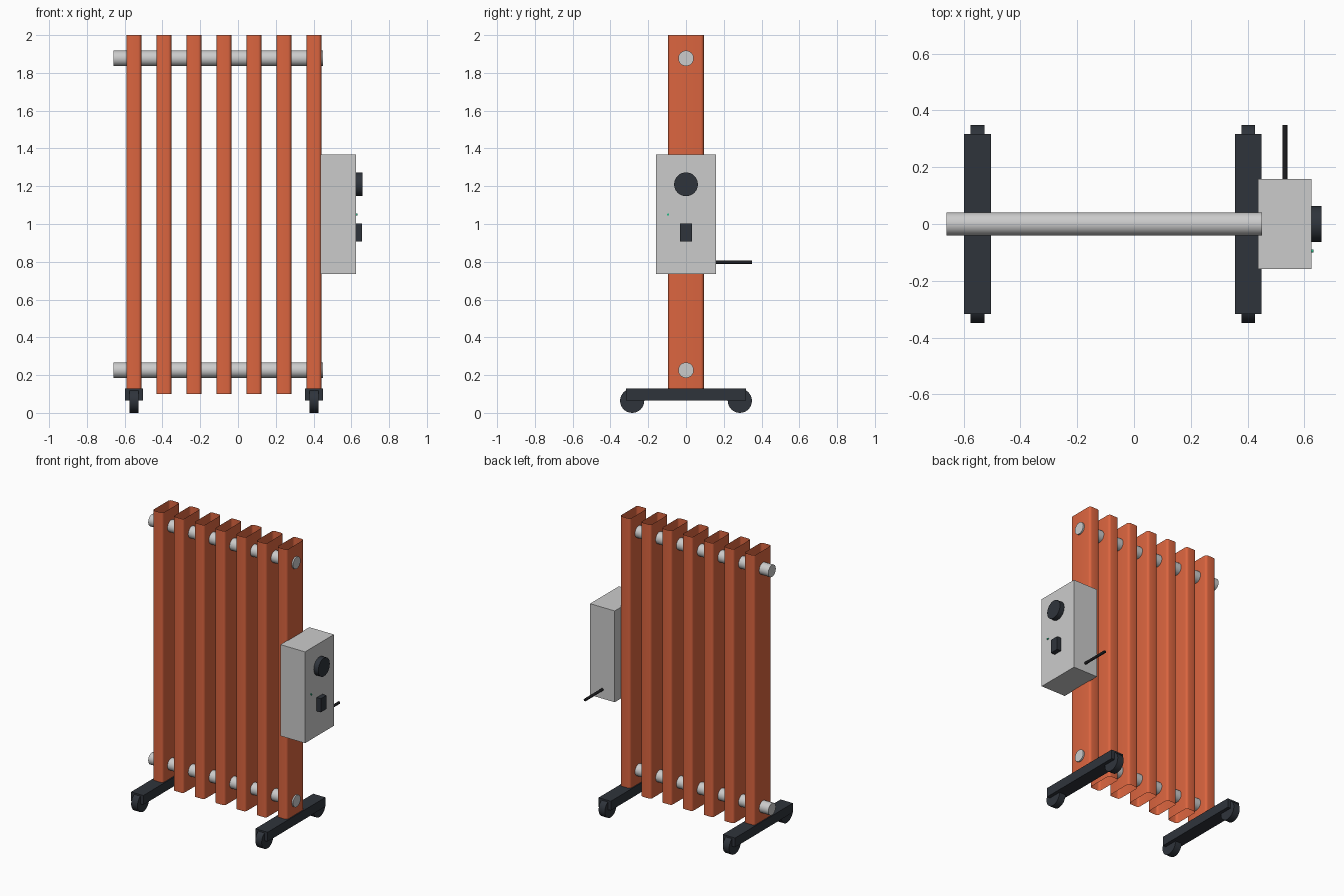
import bpy, bmesh
from math import pi, cos, sin, radians

if "Cube" in bpy.data.objects:
    bpy.data.objects.remove(bpy.data.objects["Cube"])


def material(name, rgb):
    m = bpy.data.materials.new(name)
    m.diffuse_color = (*rgb, 1)
    m.use_nodes = True
    m.node_tree.nodes["Principled BSDF"].inputs["Base Color"].default_value = m.diffuse_color
    return m


ORANGE = material("orange paint", (0.71, 0.13, 0.05))
DARK = material("dark plastic", (0.028, 0.034, 0.044))
BLACK = material("black rubber", (0.012, 0.012, 0.014))
LIGHT = material("light grey", (0.6, 0.6, 0.61))
GREEN = material("green lamp", (0.02, 0.5, 0.25))


def finish(bm, name, mat, smooth=False):
    mesh = bpy.data.meshes.new(name)
    bm.to_mesh(mesh)
    bm.free()
    ob = bpy.data.objects.new(name, mesh)
    bpy.context.collection.objects.link(ob)
    if mat:
        mesh.materials.append(mat)
    if smooth:
        bpy.ops.object.select_all(action='DESELECT')
        ob.select_set(True)
        bpy.context.view_layer.objects.active = ob
        bpy.ops.object.shade_smooth_by_angle(angle=radians(35))
    return ob


def box(name, lo, hi, mat):
    bm = bmesh.new()
    bmesh.ops.create_cube(bm, size=1)
    for v in bm.verts:
        v.co = [(a + b) / 2 + c * (b - a) for a, b, c in zip(lo, hi, v.co)]
    return finish(bm, name, mat)


def rod(name, start, length, radius, axis, mat, sides=32):
    """Capped cylinder from start along +x or +y."""
    bm = bmesh.new()
    bmesh.ops.create_cone(bm, cap_ends=True, segments=sides, radius1=radius,
                          radius2=radius, depth=length)
    for v in bm.verts:
        x, y, z = v.co
        z += length / 2
        v.co = (z, x, y) if axis == 'x' else (y, z, x)
    ob = finish(bm, name, mat, True)
    ob.location = start
    return ob


def fin(name, x, half_w, half_d, z0, z1, r=0.016, steps=4):
    """Open-ended thin sleeve with a rounded rectangular section."""
    section = []
    for i, (sx, sy) in enumerate([(1, 1), (-1, 1), (-1, -1), (1, -1)]):
        for k in range(steps + 1):
            a = pi / 2 * (i + k / steps)
            section.append((x + sx * (half_w - r) + r * cos(a),
                            sy * (half_d - r) + r * sin(a)))
    bm = bmesh.new()
    low, high = [[bm.verts.new((px, py, z)) for px, py in section] for z in (z0, z1)]
    n = len(section)
    for i in range(n):
        j = (i + 1) % n
        bm.faces.new((low[i], low[j], high[j], high[i]))
    return finish(bm, name, ORANGE, True)


# Radiator fins
PITCH = 0.1588
fin_x = [-0.551 + i * PITCH for i in range(7)]
for i, x in enumerate(fin_x):
    fin(f"fin_{i + 1}", x, 0.039, 0.094, 0.1, 2.0)

# Connecting pipes
for name, z in (("lower_pipe", 0.226), ("upper_pipe", 1.877)):
    rod(name, (-0.66, 0, z), 1.111, 0.041, 'x', None)

# Feet with a wheel at each end
for side, x in (("left", fin_x[0]), ("right", fin_x[-1])):
    box(f"{side}_foot", (x - 0.047, -0.317, 0.066), (x + 0.047, 0.317, 0.13), DARK)
    for end, y in (("front", -0.285), ("back", 0.285)):
        rod(f"{side}_{end}_wheel", (x - 0.024, y, 0.064), 0.048, 0.064, 'x', DARK)

# Control box with knob, switch, lamp and cord
box("control_box", (0.436, -0.158, 0.734), (0.625, 0.158, 1.367), LIGHT)
rod("thermostat_knob", (0.62, 0, 1.21), 0.04, 0.063, 'x', DARK)
box("power_switch", (0.62, -0.031, 0.908), (0.657, 0.031, 1.002), DARK)
rod("indicator_lamp", (0.62, -0.095, 1.05), 0.012, 0.006, 'x', GREEN, 16)
rod("power_cord", (0.531, 0.15, 0.797), 0.199, 0.009, 'y', BLACK, 16)
